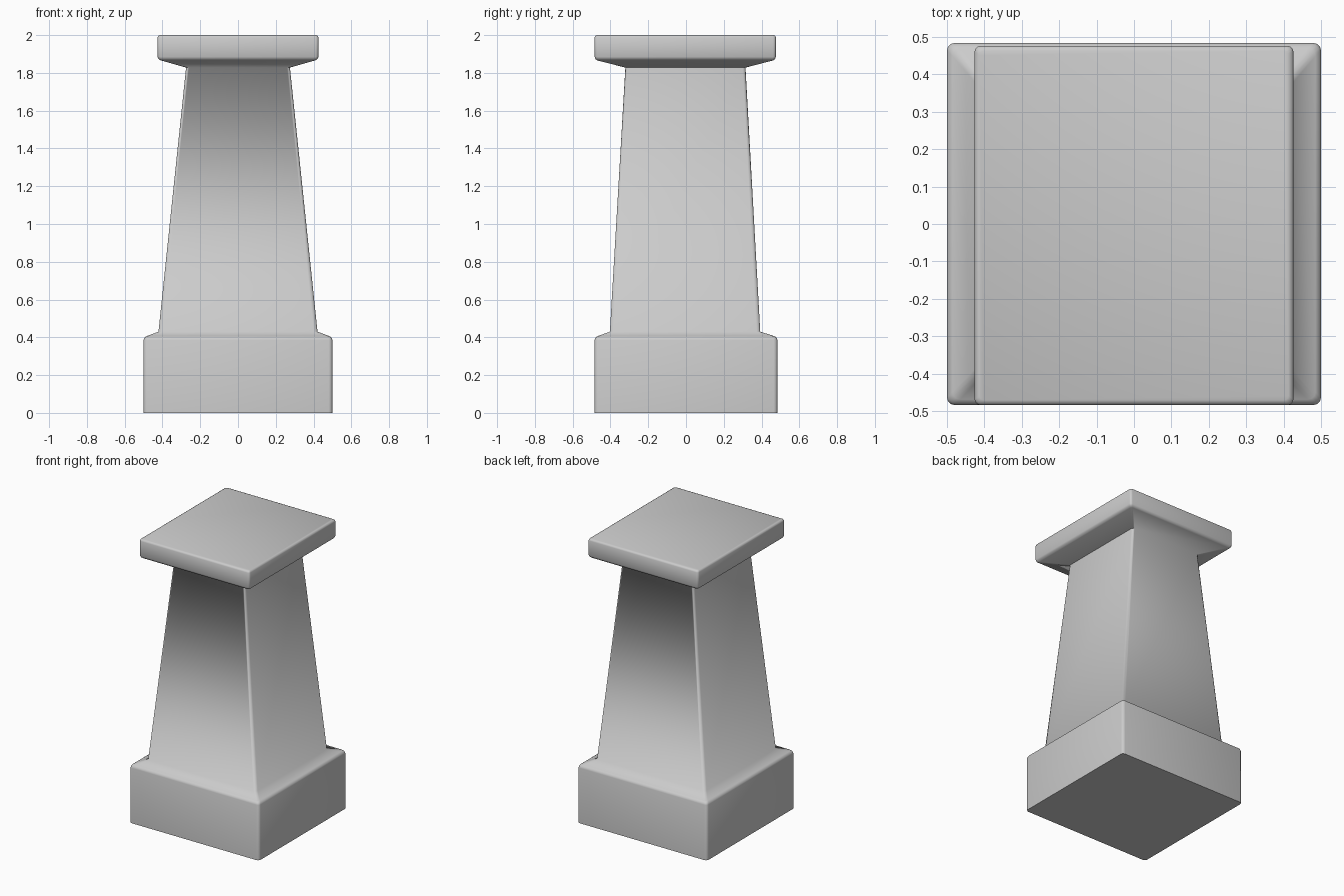
import bpy, bmesh, math

cube = bpy.data.objects.get("Cube")
if cube:
    bpy.data.objects.remove(cube, do_unlink=True)

stone = bpy.data.materials.new("grey_stone")
stone.use_nodes = True
GREY = (0.6, 0.6, 0.6, 1)
stone.diffuse_color = GREY
stone.node_tree.nodes["Principled BSDF"].inputs["Base Color"].default_value = GREY


def ring(bm, hx, hy, z, r, cy, steps=3):
    """Rounded rectangle loop at height z."""
    verts = []
    for q, (sx, sy) in enumerate([(1, 1), (-1, 1), (-1, -1), (1, -1)]):
        for i in range(steps + 1):
            a = math.pi / 2 * (q + i / steps)
            x = sx * (hx - r) + r * math.cos(a)
            y = sy * (hy - r) + r * math.sin(a)
            verts.append(bm.verts.new((x, y + cy, z)))
    return verts


# Half width, half depth, height, corner radius, depth offset
sections = [
    # plinth
    (0.50, 0.484, 0.00, 0.02, 0),
    (0.50, 0.484, 0.385, 0.02, 0),
    (0.496, 0.48, 0.398, 0.02, 0),
    (0.485, 0.469, 0.406, 0.02, 0),
    # tapered shaft
    (0.421, 0.398, 0.43, 0.02, -0.005),
    (0.275, 0.318, 1.828, 0.015, -0.003),
    # cap
    (0.408, 0.465, 1.866, 0.012, -0.004),
    (0.421, 0.475, 1.873, 0.014, -0.004),
    (0.426, 0.48, 1.885, 0.015, -0.004),
    (0.426, 0.48, 1.987, 0.015, -0.004),
    (0.422, 0.476, 1.996, 0.014, -0.004),
    (0.413, 0.467, 2.00, 0.012, -0.004),
]

# Loft the pedestal through its sections
bm = bmesh.new()
rings = [ring(bm, *s) for s in sections]
for low, high in zip(rings, rings[1:]):
    n = len(low)
    for i in range(n):
        j = (i + 1) % n
        bm.faces.new((low[i], low[j], high[j], high[i]))
bm.faces.new(rings[0][::-1])
bm.faces.new(rings[-1])
bmesh.ops.recalc_face_normals(bm, faces=bm.faces[:])

mesh = bpy.data.meshes.new("pedestal")
bm.to_mesh(mesh)
bm.free()
mesh.materials.append(stone)
pedestal = bpy.data.objects.new("pedestal", mesh)
bpy.context.collection.objects.link(pedestal)

# Smooth everything but the flat underside rim
bpy.ops.object.select_all(action="DESELECT")
pedestal.select_set(True)
bpy.context.view_layer.objects.active = pedestal
bpy.ops.object.shade_smooth_by_angle(angle=math.radians(80))
